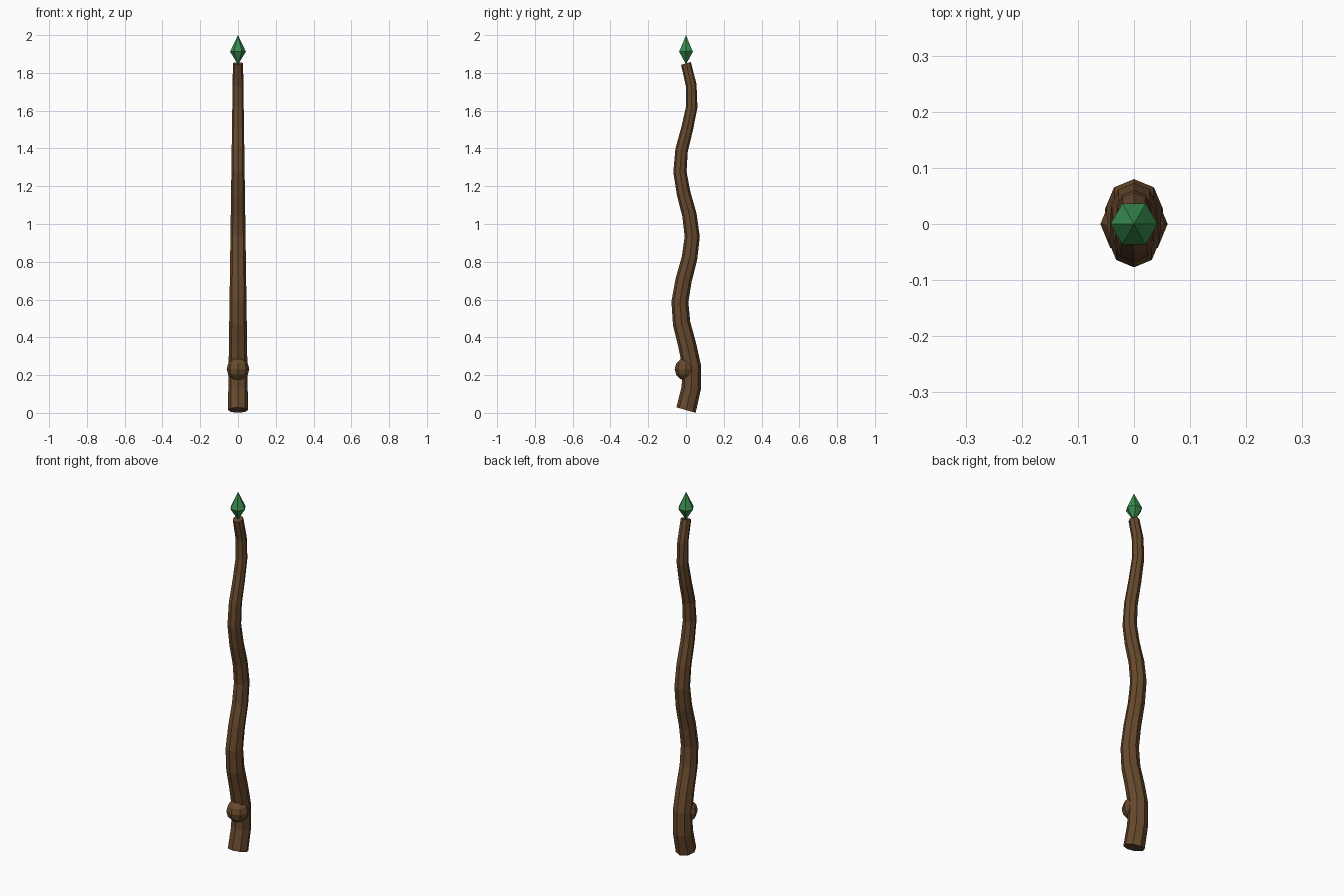
import bpy, bmesh, math
from mathutils import Vector

if "Cube" in bpy.data.objects:
    bpy.data.objects.remove(bpy.data.objects["Cube"])


def material(name, rgb):
    m = bpy.data.materials.new(name)
    m.diffuse_color = (*rgb, 1.0)
    m.use_nodes = True
    m.node_tree.nodes["Principled BSDF"].inputs["Base Color"].default_value = m.diffuse_color
    return m


def finish(bm, name, mat):
    bmesh.ops.recalc_face_normals(bm, faces=bm.faces[:])
    mesh = bpy.data.meshes.new(name)
    bm.to_mesh(mesh)
    bm.free()
    mesh.materials.append(mat)
    obj = bpy.data.objects.new(name, mesh)
    bpy.context.collection.objects.link(obj)
    return obj


def loft(bm, rings):
    for a, b in zip(rings, rings[1:]):
        n = len(a)
        for i in range(n):
            bm.faces.new((a[i], a[(i + 1) % n], b[(i + 1) % n], b[i]))


wood = material("brown wood", (0.14, 0.068, 0.027))
green = material("green crystal", (0.04, 0.26, 0.075))

# Wavy, tapering eight-sided shaft: rings follow a sine path in the y-z plane
SEGMENTS, SIDES, WAVE = 16, 8, 0.033
Z0, Z1 = 0.015, 1.85
bm = bmesh.new()
rings = []
for k in range(SEGMENTS + 1):
    t = k / SEGMENTS
    phase = 5 * math.pi * t
    centre = Vector((0, WAVE * math.sin(phase), Z0 + (Z1 - Z0) * t))
    tangent = Vector((0, WAVE * 5 * math.pi * math.cos(phase), Z1 - Z0)).normalized()
    across = Vector((0, tangent.z, -tangent.y))
    radius = 0.053 + (0.027 - 0.053) * t
    ring = []
    for i in range(SIDES):
        a = 2 * math.pi * i / SIDES
        ring.append(bm.verts.new(centre + radius * (
            math.cos(a) * Vector((1, 0, 0)) + math.sin(a) * across)))
    rings.append(ring)
loft(bm, rings)
bm.faces.new(rings[0])
bm.faces.new(rings[-1])
finish(bm, "shaft", wood)

# Round knot near the foot
bm = bmesh.new()
bmesh.ops.create_uvsphere(bm, u_segments=8, v_segments=6, radius=0.06)
bmesh.ops.translate(bm, verts=bm.verts[:], vec=(0, 0, 0.232))
finish(bm, "knot", wood)

# Six-sided crystal: long upper point, short lower point
bm = bmesh.new()
top, bottom = bm.verts.new((0, 0, 2.0)), bm.verts.new((0, 0, 1.845))
girdle = [bm.verts.new((0.042 * math.cos(math.pi * i / 3),
                        0.042 * math.sin(math.pi * i / 3), 1.912)) for i in range(6)]
for i in range(6):
    a, b = girdle[i], girdle[(i + 1) % 6]
    bm.faces.new((a, b, top))
    bm.faces.new((b, a, bottom))
finish(bm, "crystal", green)
